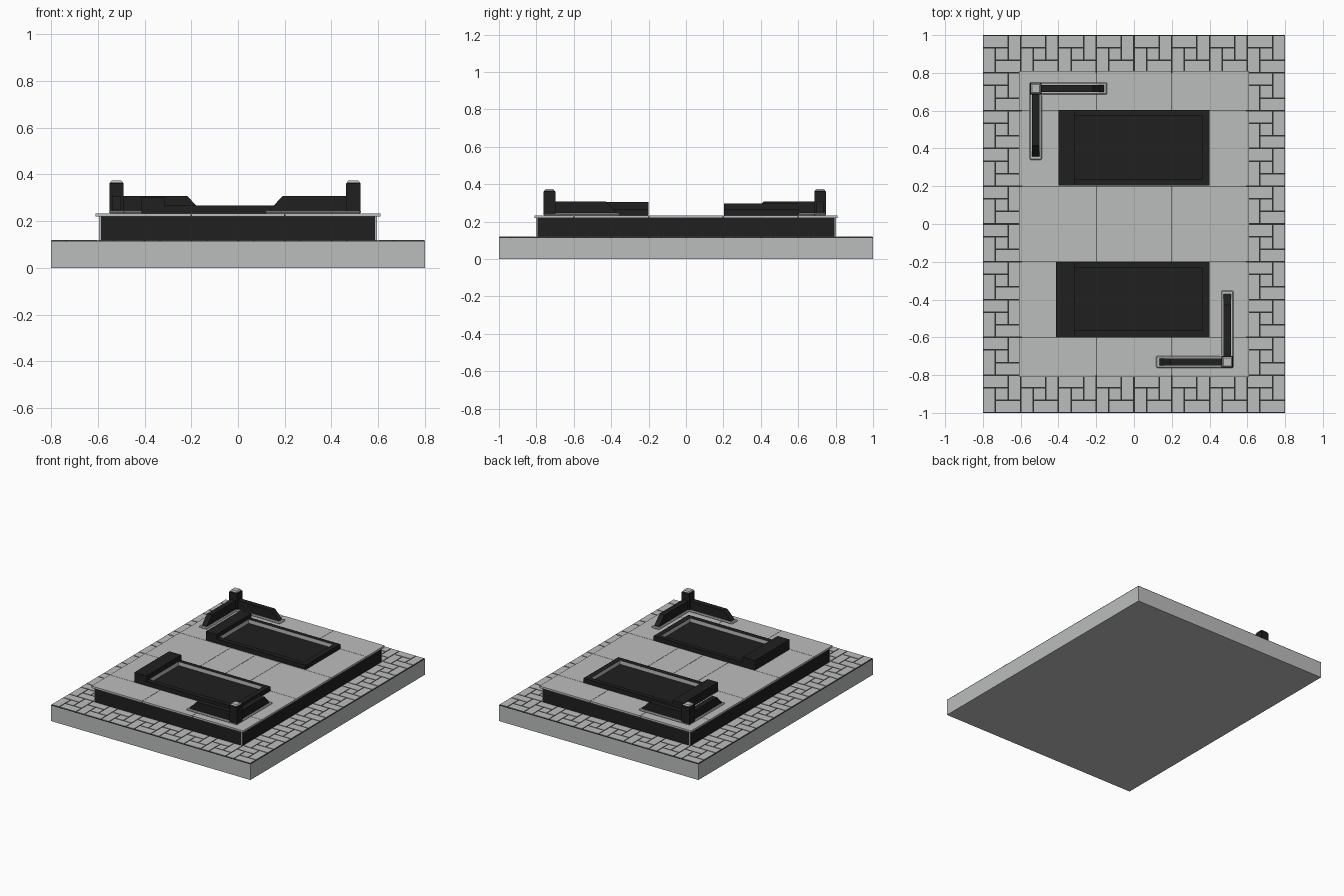
import bpy, bmesh
from mathutils import Vector

if "Cube" in bpy.data.objects:
    bpy.data.objects.remove(bpy.data.objects["Cube"])


def material(name, rgb):
    m = bpy.data.materials.new(name)
    m.diffuse_color = (*rgb, 1)
    m.use_nodes = True
    m.node_tree.nodes["Principled BSDF"].inputs["Base Color"].default_value = m.diffuse_color
    return m


LIGHT = material("light_stone", (0.50, 0.515, 0.505))
DARK = material("black_granite", (0.014, 0.014, 0.014))
GROUT = material("dark_grout", (0.03, 0.032, 0.032))


def finish(name, bm, *mats):
    bmesh.ops.recalc_face_normals(bm, faces=bm.faces)
    me = bpy.data.meshes.new(name)
    bm.to_mesh(me)
    bm.free()
    for m in mats:
        me.materials.append(m)
    ob = bpy.data.objects.new(name, me)
    bpy.context.collection.objects.link(ob)
    return ob


def add_box(bm, x0, x1, y0, y1, z0, z1):
    vs = bmesh.ops.create_cube(bm, size=1)["verts"]
    for v in vs:
        v.co = Vector((x1 if v.co.x > 0 else x0,
                       y1 if v.co.y > 0 else y0,
                       z1 if v.co.z > 0 else z0))


def box(name, mat, *dims):
    bm = bmesh.new()
    add_box(bm, *dims)
    return finish(name, bm, mat)


def prism(name, mat, points, offset):
    """Extrude a flat outline along an offset vector."""
    bm = bmesh.new()
    face = bm.faces.new([bm.verts.new(p) for p in points])
    ext = bmesh.ops.extrude_face_region(bm, geom=[face])["geom"]
    for v in ext:
        if isinstance(v, bmesh.types.BMVert):
            v.co += Vector(offset)
    return finish(name, bm, mat)


# Ground block and the dark bedding under the pavers
box("ground_block", LIGHT, -0.8, 0.8, -1, 1, 0, 0.113)
box("paver_bedding", GROUT, -0.8, 0.8, -1, 1, 0.113, 0.117)

# Pavers: pinwheel cells of 0.2 around the border
bm = bmesh.new()
U, G = 0.2 / 3, 0.004
PINWHEEL = [(0, 0, 1, 2), (1, 0, 3, 1), (2, 1, 3, 3), (0, 2, 2, 3), (1, 1, 2, 2)]
for i in range(8):
    for j in range(10):
        if 0 < i < 7 and 0 < j < 9:
            continue
        ox, oy = -0.8 + 0.2 * i, -1 + 0.2 * j
        for a, b, c, d in PINWHEEL:
            add_box(bm, ox + a * U + G, ox + c * U - G,
                    oy + b * U + G, oy + d * U - G, 0.116, 0.12)
finish("border_pavers", bm, LIGHT)

# Plinth with pale corner strips and panel joints
box("plinth", DARK, -0.592, 0.592, -0.8, 0.8, 0.116, 0.228)
bm = bmesh.new()
for sx in (-1, 1):
    for sy in (-1, 1):
        x, y = sx * 0.59, sy * 0.798
        add_box(bm, x - 0.004, x + 0.004, y - 0.004, y + 0.004, 0.118, 0.222)
finish("plinth_corner_strips", bm, LIGHT)

# Cover slabs separated by narrow joints
bm = bmesh.new()
ROWS = [(-0.812, -0.6, [-0.61, -0.2, 0.2, 0.61]),
        (-0.6, -0.2, [-0.61, 0.61]),
        (-0.2, 0.2, [-0.61, -0.2, 0, 0.2, 0.61]),
        (0.2, 0.6, [-0.61, 0.61]),
        (0.6, 0.812, [-0.61, -0.2, 0.2, 0.61])]
for y0, y1, xs in ROWS:
    for x0, x1 in zip(xs, xs[1:]):
        add_box(bm, x0 + 0.001, x1 - 0.001, y0 + 0.001, y1 - 0.001, 0.219, 0.233)
finish("cover_slabs", bm, LIGHT)


# Grave beds: sunken tray with pale inner walls, plus a raised head block
def bed(name, x0, y0, y1, top):
    x1 = 0.4
    outer = [(x0, y0), (x1, y0), (x1, y1), (x0, y1)]
    inner = [(-0.315, y0 + 0.035), (x1 - 0.038, y0 + 0.035),
             (x1 - 0.038, y1 - 0.03), (-0.315, y1 - 0.03)]
    bm = bmesh.new()
    rings = [[bm.verts.new((x, y, z)) for x, y in ring] for ring, z in
             ((outer, 0.232), (outer, 0.266), (inner, 0.266), (inner, 0.238))]
    for k in range(3):
        for i in range(4):
            j = (i + 1) % 4
            f = bm.faces.new((rings[k][i], rings[k][j],
                              rings[k + 1][j], rings[k + 1][i]))
            f.material_index = 1 if k == 2 else 0
    bm.faces.new(rings[3])
    bm.faces.new(rings[0][::-1])
    finish(name + "_tray", bm, DARK, LIGHT)
    box(name + "_head_block", DARK, x0, -0.315, y0, y1, 0.266, top)


bed("front_bed", -0.412, -0.6, -0.2, 0.304)
bed("back_bed", -0.4, 0.203, 0.603, 0.298)


# Corner fences: L-shaped base, two sloped walls, post and pale cap
def corner(name, cx, cy, s):
    def p(x, y, z):
        return (cx + s * x, cy + s * y, z)

    e, far = 0.032, 0.377
    outline = [(-e, e), (-e, -far), (e, -far), (e, -e), (far, -e), (far, e)]
    base = prism(name + "_base", LIGHT, [p(x, y, 0.232) for x, y in outline],
                 (0, 0, 0.013))
    bev = base.modifiers.new("edge_chamfer", "BEVEL")
    bev.width, bev.segments = 0.005, 1

    profile = [(0, 0.24), (0.36, 0.24), (0.36, 0.247), (0.302, 0.308), (0, 0.308)]
    w = 0.019
    prism(name + "_wall_x", DARK, [p(d, -w, z) for d, z in profile],
          (0, s * 2 * w, 0))
    prism(name + "_wall_y", DARK, [p(-w, -d, z) for d, z in profile],
          (s * 2 * w, 0, 0))

    # post with chamfered shoulders
    bm = bmesh.new()
    rings = [[bm.verts.new((cx + a * r, cy + b * r, z))
              for a, b in ((-1, -1), (1, -1), (1, 1), (-1, 1))]
             for r, z in ((0.031, 0.236), (0.031, 0.36), (0.026, 0.366),
                          (0.025, 0.37), (0.021, 0.374))]
    for k in range(4):
        for i in range(4):
            j = (i + 1) % 4
            f = bm.faces.new((rings[k][i], rings[k][j],
                              rings[k + 1][j], rings[k + 1][i]))
            f.material_index = 1 if k >= 2 else 0
    bm.faces.new(rings[-1]).material_index = 1
    bm.faces.new(rings[0][::-1])
    finish(name + "_post", bm, DARK, LIGHT)


corner("back_corner", -0.52, 0.717, 1)
corner("front_corner", 0.494, -0.73, -1)
